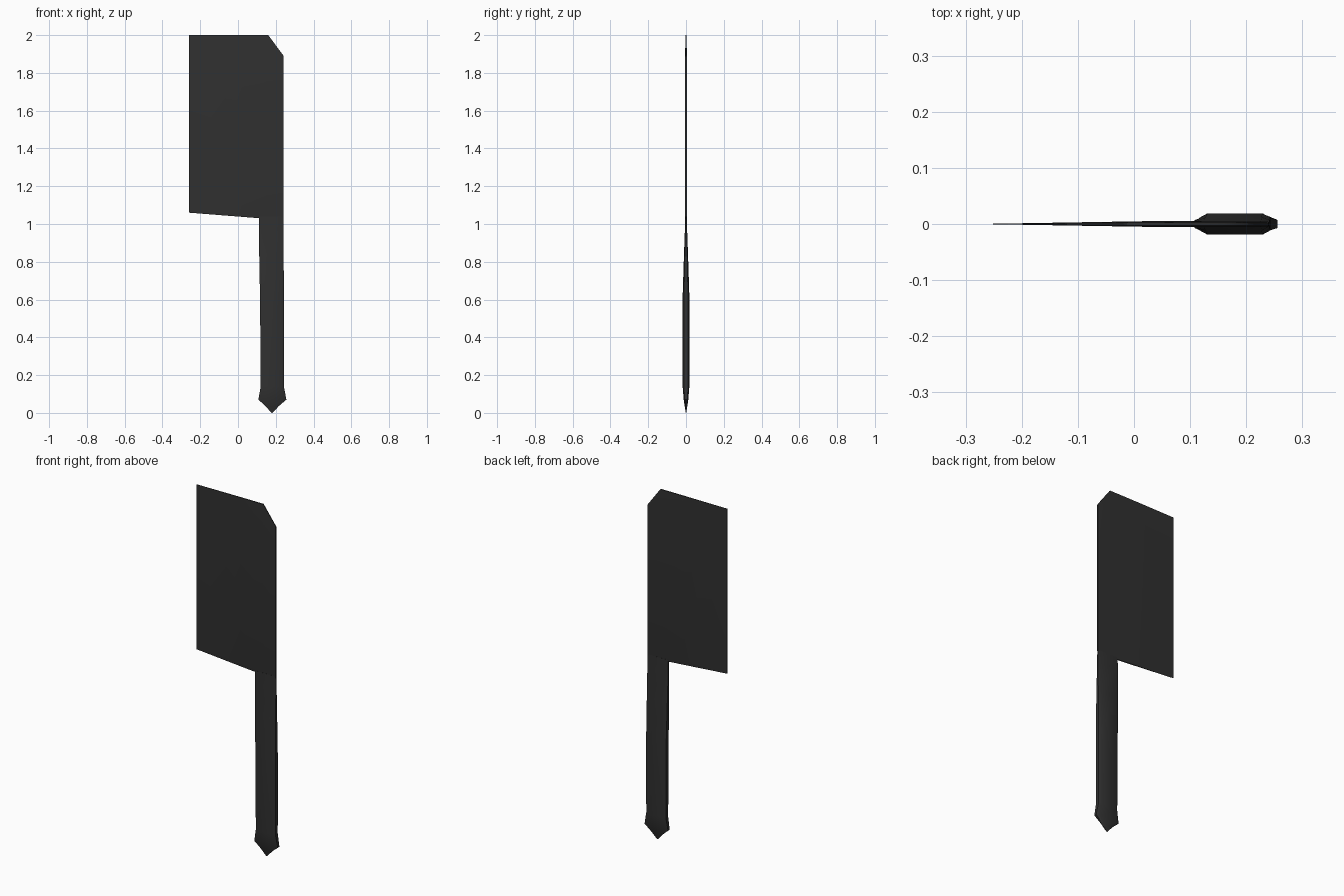
import bpy, bmesh, math

if "Cube" in bpy.data.objects:
    bpy.data.objects.remove(bpy.data.objects["Cube"])

steel = bpy.data.materials.new("dark_steel")
steel.diffuse_color = (0.03, 0.03, 0.03, 1)
steel.use_nodes = True
steel.node_tree.nodes["Principled BSDF"].inputs["Base Color"].default_value = steel.diffuse_color


def loft(name, rings):
    """Skin a list of equal-length point rings and cap both ends."""
    bm = bmesh.new()
    loops = [[bm.verts.new(p) for p in ring] for ring in rings]
    n = len(loops[0])
    for a, b in zip(loops, loops[1:]):
        for i in range(n):
            j = (i + 1) % n
            bm.faces.new((a[i], a[j], b[j], b[i]))
    bm.faces.new(loops[0])
    bm.faces.new(loops[-1])
    bmesh.ops.remove_doubles(bm, verts=bm.verts, dist=1e-5)
    bmesh.ops.recalc_face_normals(bm, faces=bm.faces)
    mesh = bpy.data.meshes.new(name)
    bm.to_mesh(mesh)
    bm.free()
    mesh.materials.append(steel)
    ob = bpy.data.objects.new(name, mesh)
    bpy.context.collection.objects.link(ob)
    bpy.ops.object.select_all(action='DESELECT')
    ob.select_set(True)
    bpy.context.view_layer.objects.active = ob
    bpy.ops.object.shade_smooth_by_angle(angle=math.radians(60))
    return ob


def blade_ring(x, low, high, top, y):
    # thin rim at bottom and top, full thickness between the bevel lines
    front = [(x, -y * 0.5, low), (x, -y, low + 0.02), (x, -y, high), (x, -y * 0.5, top)]
    return front + [(px, -py, pz) for px, py, pz in reversed(front)]


def handle_ring(z, left, right, y):
    # flattened octagon
    c = (right - left) * 0.11
    return [(left, -y * 0.6, z), (left + c, -y, z), (right - c, -y, z), (right, -y * 0.6, z),
            (right, y * 0.6, z), (right - c, y, z), (left + c, y, z), (left, y * 0.6, z)]


# blade: cutting edge on the left, spine on the right, clipped top corner
blade = [(-0.26, 1.06, 1.86, 2.0, 0.0003), (-0.07, 1.045, 1.868, 2.0, 0.0035),
         (0.02, 1.038, 1.873, 2.0, 0.005), (0.16, 1.027, 1.884, 2.0, 0.005),
         (0.24, 1.02, 1.888, 1.892, 0.004)]
loft("blade", [blade_ring(*s) for s in blade])

# handle: pointed flared pommel, tapering thin where it meets the blade
handle = [(0.0, 0.177, 0.183, 0.0008), (0.035, 0.147, 0.215, 0.007), (0.07, 0.108, 0.256, 0.012),
          (0.14, 0.12, 0.243, 0.018), (0.58, 0.117, 0.243, 0.019),
          (0.80, 0.113, 0.242, 0.012), (0.97, 0.11, 0.241, 0.006), (1.04, 0.11, 0.24, 0.0045)]
loft("handle", [handle_ring(*s) for s in handle])
